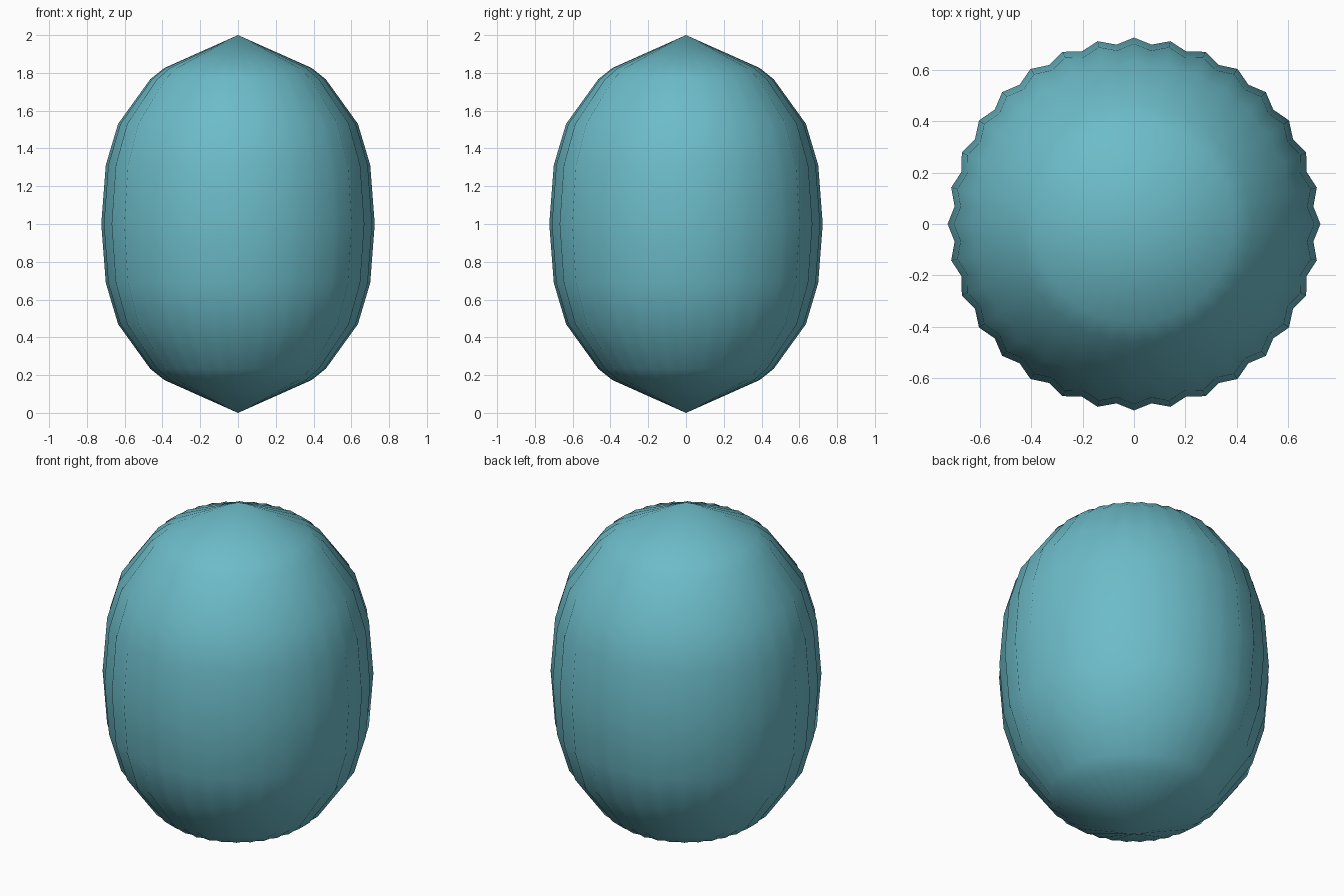
import bpy, bmesh, math

if "Cube" in bpy.data.objects:
    bpy.data.objects.remove(bpy.data.objects["Cube"])

RIDGES = 32
SEGS = RIDGES * 2
VALLEY = 0.967  # valley radius relative to ridge radius

# upper half of the ridge profile (radius, height above the middle)
half = [(0.39, 0.826), (0.465, 0.766), (0.635, 0.53), (0.70, 0.312)]
profile = half + [(0.724, 0.0)] + [(r, -h) for r, h in reversed(half)]

bm = bmesh.new()
top = bm.verts.new((0, 0, 2))
bottom = bm.verts.new((0, 0, 0))

# fluted rings: ridges and valleys alternate
rings = []
for r, h in profile:
    ring = []
    for i in range(SEGS):
        a = 2 * math.pi * i / SEGS
        k = r * (VALLEY if i % 2 else 1.0)
        ring.append(bm.verts.new((k * math.cos(a), k * math.sin(a), 1 + h)))
    rings.append(ring)

# side walls and pointed ends
for i in range(SEGS):
    j = (i + 1) % SEGS
    bm.faces.new((top, rings[0][i], rings[0][j]))
    bm.faces.new((bottom, rings[-1][j], rings[-1][i]))
    for a, b in zip(rings, rings[1:]):
        bm.faces.new((a[i], b[i], b[j], a[j]))
bmesh.ops.recalc_face_normals(bm, faces=bm.faces)
for f in bm.faces:
    f.smooth = True

mesh = bpy.data.meshes.new("fluted_body")
bm.to_mesh(mesh)
bm.free()
body = bpy.data.objects.new("fluted_body", mesh)
bpy.context.collection.objects.link(body)

# teal surface
mat = bpy.data.materials.new("teal")
mat.diffuse_color = (0.15, 0.50, 0.58, 1)
mat.use_nodes = True
mat.node_tree.nodes["Principled BSDF"].inputs["Base Color"].default_value = mat.diffuse_color
mesh.materials.append(mat)
